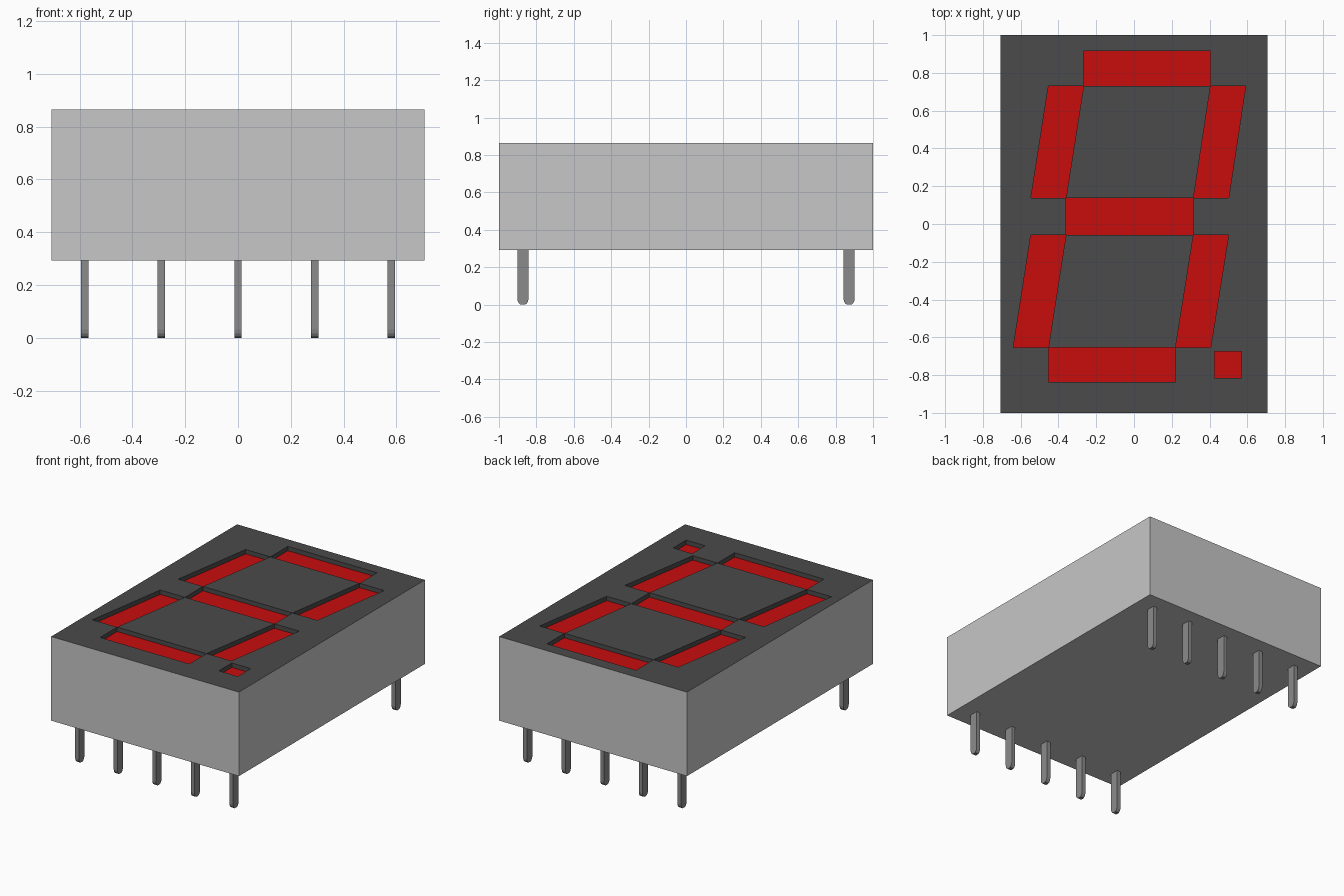
import bpy, bmesh
from mathutils import Vector
from mathutils.geometry import delaunay_2d_cdt

cube = bpy.data.objects.get("Cube")
if cube:
    bpy.data.objects.remove(cube, do_unlink=True)


def material(name, r, g, b):
    m = bpy.data.materials.new(name)
    m.use_nodes = True
    m.diffuse_color = (r, g, b, 1)
    m.node_tree.nodes["Principled BSDF"].inputs["Base Color"].default_value = (r, g, b, 1)
    return m


light_grey = material("light grey plastic", 0.57, 0.57, 0.57)
dark_grey = material("dark grey face", 0.07, 0.07, 0.07)
red = material("red segment", 0.58, 0.004, 0.004)
metal = material("pin metal", 0.26, 0.26, 0.26)


def add_object(name, bm, *mats):
    bmesh.ops.recalc_face_normals(bm, faces=bm.faces)
    mesh = bpy.data.meshes.new(name)
    bm.to_mesh(mesh)
    bm.free()
    for m in mats:
        mesh.materials.append(m)
    ob = bpy.data.objects.new(name, mesh)
    bpy.context.collection.objects.link(ob)
    return ob


HALF_X, HALF_Y, BOTTOM, TOP, RECESS = 0.707, 1.0, 0.293, 0.865, 0.03


def quad(y0, y1, left0, right0, left1, right1):
    """Slanted bar between heights y0 and y1, counter-clockwise."""
    return [(left0, y0), (right0, y0), (right1, y1), (left1, y1)]


# Outlines of the seven bars and the decimal point
L, R = (-0.36, 0.315), (-0.267, 0.405)
B = (-0.453, 0.22)
W = 0.186
segments = [
    quad(0.73, 0.917, *R, *R),
    quad(-0.057, 0.137, *L, *L),
    quad(-0.837, -0.653, *B, *B),
    quad(-0.816, -0.676, 0.427, 0.57, 0.427, 0.57),
    quad(0.137, 0.73, L[0] - W, L[0], R[0] - W, R[0]),
    quad(0.137, 0.73, L[1], L[1] + W, R[1], R[1] + W),
    quad(-0.653, -0.057, B[0] - W, B[0], L[0] - W, L[0]),
    quad(-0.653, -0.057, B[1], B[1] + W, L[1], L[1] + W),
]

# Top face divided along the segment outlines
frame = [(-HALF_X, -HALF_Y), (HALF_X, -HALF_Y), (HALF_X, HALF_Y), (-HALF_X, HALF_Y)]
points = [Vector(p) for poly in [frame] + segments for p in poly]
loops = [list(range(i * 4, i * 4 + 4)) for i in range(len(segments) + 1)]
verts, _, faces, _, _, sources = delaunay_2d_cdt(points, [], loops, 1, 1e-5)

bm = bmesh.new()
top_verts = [bm.verts.new((v.x, v.y, TOP)) for v in verts]
lit = []
for face, src in zip(faces, sources):
    f = bm.faces.new([top_verts[i] for i in face])
    f.material_index = 1
    if any(s > 0 for s in src):
        lit.append(f)

# Housing walls and underside
rim = [e for e in bm.edges if e.is_boundary]
walls = bmesh.ops.extrude_edge_only(bm, edges=rim)["geom"]
for g in walls:
    if isinstance(g, bmesh.types.BMVert):
        g.co.z = BOTTOM
    elif isinstance(g, bmesh.types.BMFace):
        g.material_index = 0
base = bmesh.ops.contextual_create(bm, geom=[e for e in bm.edges if e.is_boundary])
for f in base["faces"]:
    f.material_index = 0

# Each segment sunk below the face, with dark recess walls
lit_set = set(lit)
outline = [e for e in bm.edges if sum(f in lit_set for f in e.link_faces) == 1]
for e in outline:
    a, b = (v.co.copy() for v in e.verts)
    drop = Vector((0, 0, RECESS))
    wall = bm.faces.new([bm.verts.new(p) for p in (a, b, b - drop, a - drop)])
    wall.material_index = 1
for f in lit:
    floor = bm.faces.new([bm.verts.new(v.co - Vector((0, 0, RECESS))) for v in f.verts])
    floor.material_index = 2
bmesh.ops.delete(bm, geom=lit, context="FACES")
bmesh.ops.remove_doubles(bm, verts=bm.verts, dist=1e-4)
add_object("housing", bm, light_grey, dark_grey, red)

# Flat pins with rounded tips, two rows of five
half_profile = [(0.03, BOTTOM), (0.03, 0.032), (0.027, 0.017), (0.02, 0.006), (0.012, 0)]
profile = half_profile + [(-y, z) for y, z in reversed(half_profile)]
for row, y in (("front", -0.872), ("back", 0.872)):
    for n in range(5):
        x = (n - 2) * 0.2905
        bm = bmesh.new()
        side = bm.faces.new([bm.verts.new((x - 0.014, y + dy, z)) for dy, z in profile])
        ext = bmesh.ops.extrude_face_region(bm, geom=[side])["geom"]
        bmesh.ops.translate(bm, vec=(0.028, 0, 0),
                            verts=[g for g in ext if isinstance(g, bmesh.types.BMVert)])
        add_object(f"{row}_pin_{n + 1}", bm, metal)
